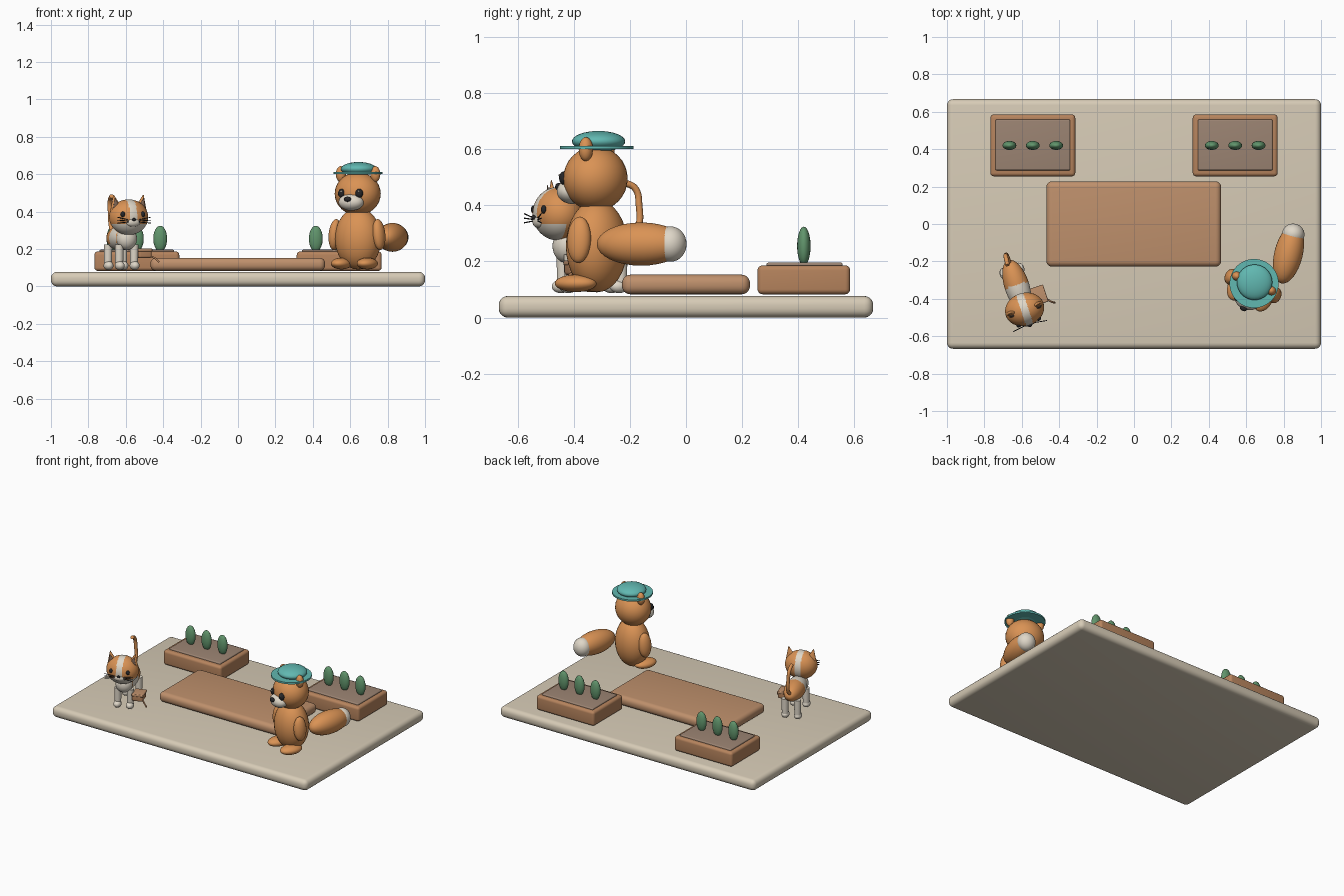
import bpy, bmesh, math
from mathutils import Matrix, Vector

cube = bpy.data.objects.get("Cube")
if cube:
    bpy.data.objects.remove(cube, do_unlink=True)


def material(name, r, g, b):
    m = bpy.data.materials.new(name)
    m.use_nodes = True
    m.diffuse_color = (r, g, b, 1)
    bsdf = m.node_tree.nodes["Principled BSDF"]
    bsdf.inputs["Base Color"].default_value = (r, g, b, 1)
    bsdf.inputs["Roughness"].default_value = 0.7
    return m


STONE = material("pale stone", .68, .60, .47)
DECK = material("deck wood", .52, .28, .15)
WOOD = material("planter wood", .47, .23, .11)
SOIL = material("soil", .33, .23, .17)
ORANGE = material("orange fur", .70, .29, .09)
CREAM = material("cream fur", .74, .68, .58)
BLACK = material("black", .02, .02, .022)
TEAL = material("teal felt", .12, .48, .44)
GREEN = material("leaf green", .12, .30, .15)
DARK = material("dark brown", .20, .12, .08)


def finish(name, bm, frame, mats, rule=None, smooth=True):
    me = bpy.data.meshes.new(name)
    bm.to_mesh(me)
    bm.free()
    for m in mats:
        me.materials.append(m)
    for p in me.polygons:
        p.use_smooth = smooth
        if rule:
            p.material_index = rule(p.center)
    ob = bpy.data.objects.new(name, me)
    ob.matrix_world = frame
    bpy.context.collection.objects.link(ob)
    return ob


def ball(name, mat, loc, radii, frame=Matrix(), rot=Matrix(), seg=32, paint=None, rule=None):
    bm = bmesh.new()
    bmesh.ops.create_uvsphere(bm, u_segments=seg, v_segments=seg // 2, radius=1)
    bm.transform(Matrix.Translation(loc) @ rot @ Matrix.Diagonal((*radii, 1)))
    return finish(name, bm, frame, [mat] + ([paint] if paint else []), rule)


def block(name, mat, lo, hi, bevel, frame=Matrix()):
    lo, hi = Vector(lo), Vector(hi)
    bm = bmesh.new()
    bmesh.ops.create_cube(bm, size=1)
    bm.transform(Matrix.Translation((lo + hi) / 2) @ Matrix.Diagonal((*(hi - lo), 1)))
    bmesh.ops.bevel(bm, geom=bm.edges[:], offset=bevel, segments=5, profile=.5, affect='EDGES')
    return finish(name, bm, frame, [mat], smooth=False)


def cone(name, mat, loc, r1, r2, depth, frame=Matrix(), rot=Matrix(), seg=32, flat=1):
    bm = bmesh.new()
    bmesh.ops.create_cone(bm, cap_ends=True, segments=seg, radius1=r1, radius2=r2, depth=depth)
    bm.transform(Matrix.Translation(loc) @ rot @ Matrix.Diagonal((1, flat, 1, 1)))
    return finish(name, bm, frame, [mat], smooth=False)


def tube(name, mat, points, radius, frame=Matrix()):
    cu = bpy.data.curves.new(name, 'CURVE')
    cu.dimensions = '3D'
    cu.bevel_depth = radius
    cu.bevel_resolution = 3
    cu.use_fill_caps = True
    sp = cu.splines.new('BEZIER')
    sp.bezier_points.add(len(points) - 1)
    for bp, p in zip(sp.bezier_points, points):
        bp.co = p
        bp.handle_left_type = bp.handle_right_type = 'AUTO'
    cu.materials.append(mat)
    ob = bpy.data.objects.new(name, cu)
    ob.matrix_world = frame
    bpy.context.collection.objects.link(ob)
    return ob


SIDES = (("left", 1), ("right", -1))

# Ground slab and central deck
block("base_slab", STONE, (-1, -.667, 0), (1, .667, .077), .032)
block("deck", DECK, (-.468, -.228, .083), (.466, .228, .153), .03)

# Planters with three plants each
for side, s in SIDES:
    x = .541 * s
    block(side + "_planter", WOOD, (x - .227, .255, .083), (x + .227, .585, .186), .018)
    block(side + "_soil", SOIL, (x - .2, .287, .17), (x + .2, .558, .196), .007)
    for i in (-1, 0, 1):
        ball(f"{side}_plant_{i + 2}", GREEN, (x + .125 * i, .42, .255), (.037, .024, .069))

# Bushy-tailed figure: body, head and face
FOX = Matrix.Translation((.642, -.318, 0)) @ Matrix.Rotation(-.4, 4, 'Z')
ball("fox_body", ORANGE, (0, 0, .255), (.127, .107, .165), FOX)
ball("fox_head", ORANGE, (0, -.005, .495), (.125, .113, .115), FOX)
ball("fox_muzzle", CREAM, (0, -.095, .45), (.07, .052, .045), FOX)
ball("fox_nose", BLACK, (0, -.145, .466), (.02, .014, .014), FOX, seg=20)
for side, s in SIDES:
    ball(side + "_fox_eye", BLACK, (.05 * s, -.103, .497), (.021, .02, .025), FOX, seg=20)
    ball(side + "_fox_glint", CREAM, (.05 * s + .004, -.121, .507), (.005, .004, .005), FOX, seg=12)
    ball(side + "_fox_ear", ORANGE, (.1 * s, 0, .6), (.027, .025, .043), FOX)
    ball(side + "_fox_arm", ORANGE, (.127 * s, -.015, .277), (.033, .044, .083), FOX,
         Matrix.Rotation(-.1 * s, 4, 'Y'))
    ball(side + "_fox_foot", ORANGE, (.075 * s, -.05, .122), (.052, .078, .031), FOX)

# Fox tail with pale tip
TAIL = Matrix.Translation((.826, -.16, .262)) @ Matrix.Rotation(-.24, 4, 'Z')
ball("fox_tail", ORANGE, (0, 0, 0), (.076, .162, .077), TAIL)
ball("fox_tail_tip", CREAM, (0, .108, 0), (.06, .057, .063), TAIL)

# Flat-brimmed hat
cone("hat_brim", TEAL, (0, 0, .606), .131, .131, .012, FOX, seg=48)
ball("hat_crown", TEAL, (0, .007, .628), (.095, .095, .037), FOX)

# Cat body and legs
CAT = Matrix.Translation((-.625, -.335, 0)) @ Matrix.Rotation(.32, 4, 'Z')
ball("cat_body", ORANGE, (0, .005, .258), (.066, .145, .066), CAT, seg=64, paint=CREAM,
     rule=lambda c: int(-.075 < c.y < .01 or c.z < .225))
ball("cat_chest", CREAM, (0, -.095, .255), (.056, .05, .06), CAT)
for side, s in SIDES:
    for part, y in (("front", -.095), ("rear", .095)):
        cone(f"{side}_{part}_cat_leg", CREAM, (.042 * s, y, .165), .021, .023, .12, CAT, seg=24)
        ball(f"{side}_{part}_cat_paw", CREAM, (.042 * s, y - .008, .111), (.026, .033, .024), CAT, seg=24)

# Cat head, with a pale blaze and chin
ball("cat_head", ORANGE, (0, -.128, .37), (.106, .088, .095), CAT, seg=96, paint=CREAM,
     rule=lambda c: int(abs(c.x) < .02 and c.z > .3 or c.z < .335 and c.y < -.128))
ball("cat_muzzle", CREAM, (0, -.2, .343), (.04, .02, .024), CAT)
ball("cat_nose", BLACK, (0, -.219, .357), (.011, .008, .008), CAT, seg=16)
for side, s in SIDES:
    ball(side + "_cat_eye", BLACK, (.056 * s, -.2, .385), (.013, .01, .015), CAT, seg=16)
    tilt = Matrix.Rotation(.2 * s, 4, 'Y')
    cone(side + "_cat_ear", ORANGE, (.076 * s, -.125, .45), .034, .002, .08, CAT, tilt, 24, .55)
    cone(side + "_cat_inner_ear", DARK, (.076 * s, -.14, .446), .022, .001, .055, CAT, tilt, 24, .45)
    for i in (-1, 0, 1):
        tube(f"{side}_whisker_{i + 2}", BLACK,
             [(.03 * s, -.212, .35 + .006 * i), (.095 * s, -.222, .354 + .016 * i)], .0022, CAT)

# Upright hooked cat tail
tube("cat_tail", ORANGE, [(0, .13, .275), (0, .172, .32), (-.004, .178, .4),
                          (-.008, .165, .46), (-.012, .125, .482)], .012, CAT)

# Small satchel with a loose strap
block("satchel", WOOD, (.06, -.125, .152), (.132, -.035, .2), .01, CAT)
block("satchel_flap", DECK, (.057, -.128, .186), (.135, -.032, .203), .006, CAT)
tube("satchel_strap", WOOD, [(.12, -.1, .165), (.15, -.135, .148), (.165, -.145, .13)], .005, CAT)

# Smooth shading with crisp edges on the bevelled and turned parts
bpy.ops.object.select_all(action='DESELECT')
meshes = [o for o in bpy.context.scene.objects if o.type == 'MESH']
for o in meshes:
    o.select_set(True)
bpy.context.view_layer.objects.active = meshes[0]
bpy.ops.object.shade_smooth_by_angle(angle=math.radians(35))
